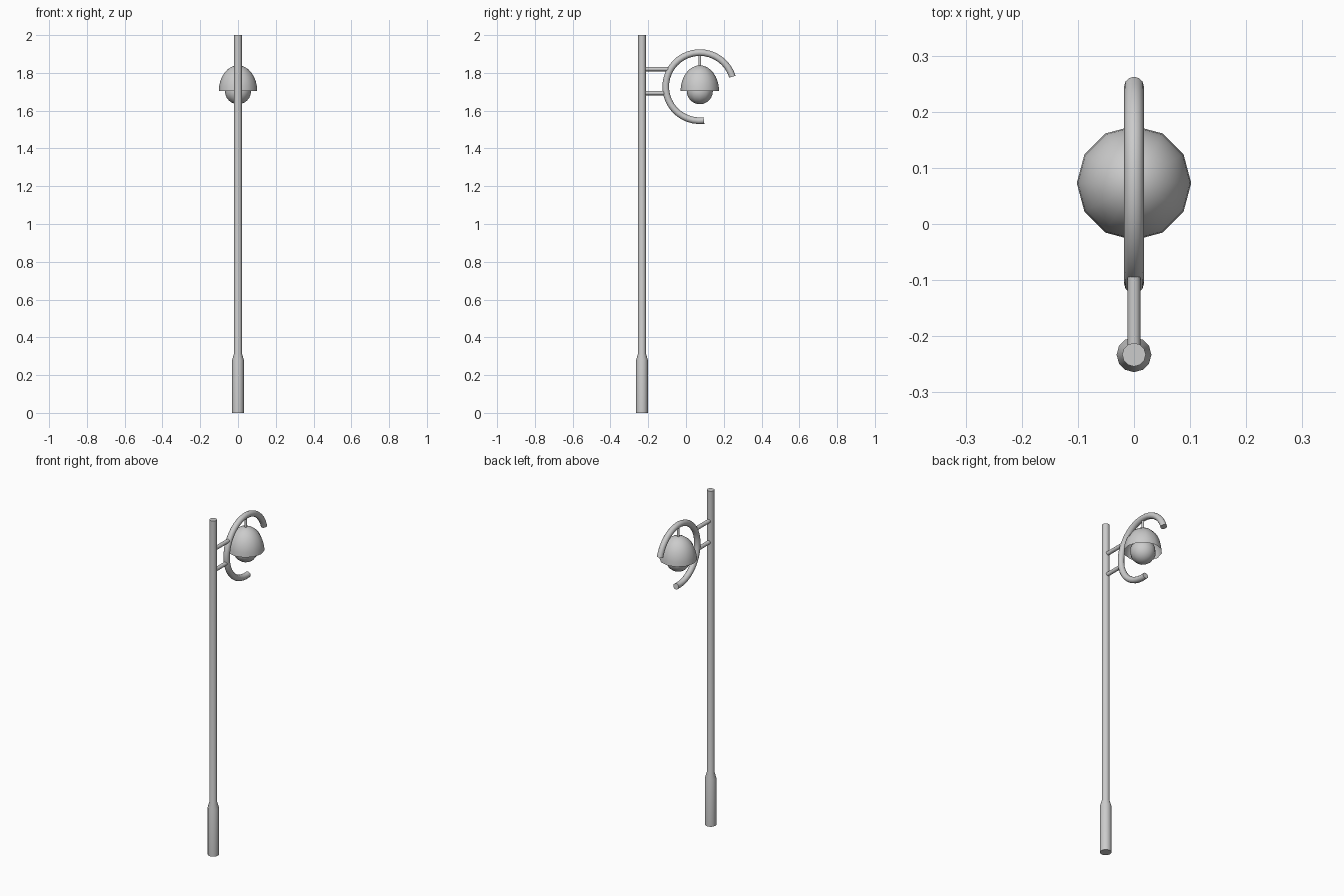
import bpy, math

if "Cube" in bpy.data.objects:
    bpy.data.objects.remove(bpy.data.objects["Cube"])

POLE_Y, LAMP_Y, RING_Z = -0.233, 0.073, 1.727
SIDES = 12


def make_mesh(name, verts, faces):
    mesh = bpy.data.meshes.new(name)
    mesh.from_pydata(verts, [], faces)
    mesh.update()
    obj = bpy.data.objects.new(name, mesh)
    bpy.context.collection.objects.link(obj)
    bpy.ops.object.select_all(action='DESELECT')
    obj.select_set(True)
    bpy.context.view_layer.objects.active = obj
    bpy.ops.object.mode_set(mode='EDIT')
    bpy.ops.mesh.select_all(action='SELECT')
    bpy.ops.mesh.remove_doubles(threshold=0.0001)
    bpy.ops.mesh.normals_make_consistent(inside=False)
    bpy.ops.object.mode_set(mode='OBJECT')
    bpy.ops.object.shade_smooth_by_angle(angle=math.radians(40))
    return obj


def skin(name, rings, caps=True):
    """Bridge a list of equal-length vertex rings, optionally capping both ends."""
    n = len(rings[0])
    verts = [v for r in rings for v in r]
    faces = [(i * n + j, i * n + (j + 1) % n, (i + 1) * n + (j + 1) % n, (i + 1) * n + j)
             for i in range(len(rings) - 1) for j in range(n)]
    if caps:
        faces += [tuple(range(n))[::-1], tuple(range(len(verts) - n, len(verts)))]
    return make_mesh(name, verts, faces)


def circle(n=SIDES):
    return [(math.cos(2 * math.pi * k / n), math.sin(2 * math.pi * k / n)) for k in range(n)]


def lathe(name, y, profile, caps=True):
    """Revolve (radius, z) points about a vertical axis at the given y."""
    return skin(name, [[(r * c, y + r * s, z) for c, s in circle()] for r, z in profile], caps)


# pole with thicker foot
lathe("pole", POLE_Y, [(0.031, 0), (0.031, 0.28), (0.021, 0.315), (0.021, 2.0)])

# horizontal brackets from pole to ring
for name, z, end in (("upper_bracket", 1.82, -0.093), ("lower_bracket", 1.693, -0.103)):
    skin(name, [[(0.0115 * c, y, z + 0.0115 * s) for c, s in circle()]
                for y in (POLE_Y, end)])

# open ring that carries the lamp
rings = []
steps = 28
for i in range(steps + 1):
    a = math.radians(17 + (277 - 17) * i / steps)
    rings.append([(0.0175 * c, LAMP_Y + (0.1805 + 0.0175 * s) * math.cos(a),
                   RING_Z + (0.1805 + 0.0175 * s) * math.sin(a)) for c, s in circle()])
skin("ring", rings)

# hanger rod
lathe("hanger", LAMP_Y, [(0.007, 1.83), (0.007, 1.905)])

# hollow dome shade
dome = [(0.102 * math.cos(t), 1.703 + 0.137 * math.sin(t))
        for t in (math.pi / 2 * i / 8 for i in range(9))]
lathe("shade", LAMP_Y, dome, caps=False)

# bulb
bulb = [(0.069 * math.sin(t), 1.703 - 0.069 * math.cos(t))
        for t in (math.pi * i / 12 for i in range(13))]
lathe("bulb", LAMP_Y, bulb, caps=False)
